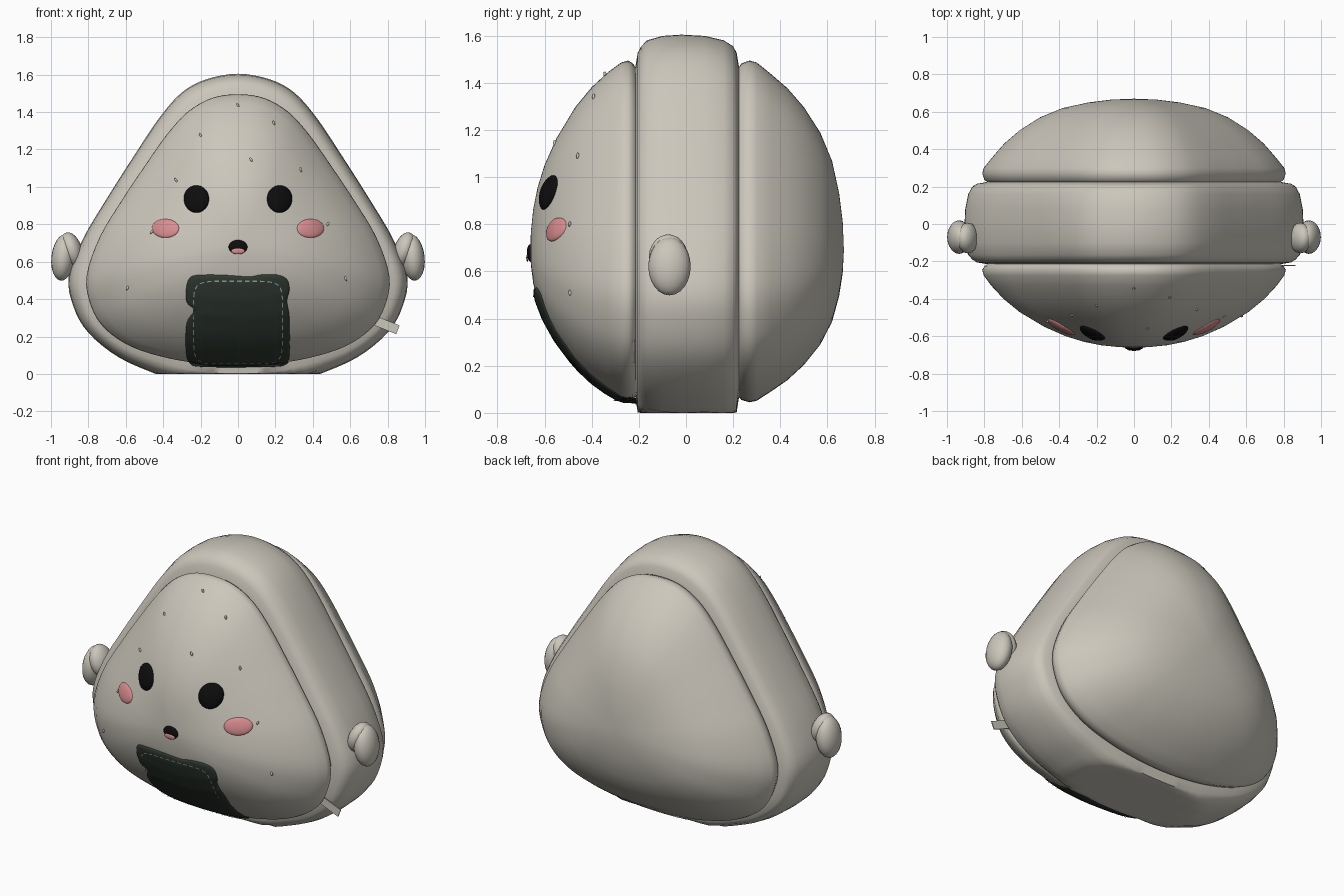
import bpy, bmesh, math, random
from mathutils import Vector, Matrix
from mathutils.bvhtree import BVHTree

random.seed(4)
if "Cube" in bpy.data.objects:
    bpy.data.objects.remove(bpy.data.objects["Cube"], do_unlink=True)


def material(name, rgb):
    m = bpy.data.materials.new(name)
    m.use_nodes = True
    m.diffuse_color = (*rgb, 1)
    m.node_tree.nodes["Principled BSDF"].inputs["Base Color"].default_value = (*rgb, 1)
    return m


CREAM = material("warm grey plush", (0.60, 0.57, 0.50))
BLACK = material("black", (0.004, 0.004, 0.004))
PINK = material("blush pink", (0.70, 0.27, 0.28))
GREEN = material("seaweed green", (0.03, 0.042, 0.032))
THREAD = material("pale green thread", (0.36, 0.42, 0.36))


def finish(name, bm, mat, sharp=60):
    bmesh.ops.recalc_face_normals(bm, faces=bm.faces)
    me = bpy.data.meshes.new(name)
    bm.to_mesh(me)
    bm.free()
    me.materials.append(mat)
    me.shade_smooth()
    me.set_sharp_from_angle(angle=math.radians(sharp))
    ob = bpy.data.objects.new(name, me)
    bpy.context.collection.objects.link(ob)
    return ob


def smooth_loop(pts, steps=4):
    """Closed Catmull-Rom curve through 2D points."""
    p = [Vector(q) for q in pts]
    out = []
    for i in range(len(p)):
        a, b, c, d = (p[(i + k - 1) % len(p)] for k in range(4))
        for s in range(steps):
            t = s / steps
            out.append(0.5 * (2 * b + (c - a) * t + (2 * a - 5 * b + 4 * c - d) * t * t
                              + (3 * b - a - 3 * c + d) * t ** 3))
    return out


def mirrored(half):
    return smooth_loop(half + [(-x, z) for x, z in half[-2:0:-1]])


def skin(bm, rings):
    """Join rings of vertices; a ring of one vertex is a pole."""
    for a, b in zip(rings, rings[1:]):
        n = max(len(a), len(b))
        for i in range(n):
            j = (i + 1) % n
            if len(a) == 1:
                bm.faces.new((a[0], b[i], b[j]))
            elif len(b) == 1:
                bm.faces.new((a[i], b[0], a[j]))
            else:
                bm.faces.new((a[i], b[i], b[j], a[j]))


# Body: rounded triangle lofted front to back, two cushions and a wide band
band = mirrored([(0, 1.605), (.17, 1.575), (.3, 1.505), (.42, 1.37), (.56, 1.16), (.7, .94),
                 (.83, .72), (.905, .52), (.88, .36), (.8, .22), (.64, .09), (.44, 0),
                 (.2, -.09), (0, -.1)])
cushion = mirrored([(0, 1.495), (.14, 1.475), (.27, 1.4), (.38, 1.28), (.5, 1.11), (.62, .93),
                    (.74, .73), (.81, .52), (.785, .36), (.71, .24), (.57, .145), (.38, .085),
                    (.19, .055), (0, .045)])
CENTRE = Vector((0, .69))
front = [(-.662, 0), (-.658, .1), (-.648, .22), (-.63, .33), (-.6, .45), (-.55, .59), (-.47, .755),
         (-.4, .86), (-.33, .94), (-.275, .99), (-.245, 1), (-.225, .985), (-.215, .965)]
middle = [(-.205, .3), (-.19, .55), (-.165, .78), (-.1, .95), (-.02, 1), (.08, .95),
          (.16, .78), (.2, .55), (.215, .3)]
back = [(.225, .965), (.235, .985), (.27, 1), (.3, .99), (.36, .93), (.43, .855), (.5, .755),
        (.57, .62), (.62, .47), (.65, .3), (.665, .15), (.67, 0)]
sections = ([(y, s, 0) for y, s in front] + [(y, 1, f) for y, f in middle]
            + [(y, s, 0) for y, s in back])
bm = bmesh.new()
rings = []
for y, s, f in sections:
    loop = [CENTRE + s * (c.lerp(b, f) - CENTRE) for c, b in zip(cushion, band)]
    if s == 0:
        loop = loop[:1]
    rings.append([bm.verts.new((p.x, y, max(0, p.y))) for p in loop])
skin(bm, rings)
bmesh.ops.recalc_face_normals(bm, faces=bm.faces)
bm.normal_update()
surface = BVHTree.FromBMesh(bm)
finish("body", bm, CREAM)


def on_face(x, z, lift=0.0):
    """Point on the front of the body, raised along its normal."""
    hit, normal, _, _ = surface.ray_cast(Vector((x, -2, z)), Vector((0, 1, 0)))
    if hit is None:
        hit, normal, _, _ = surface.find_nearest(Vector((x, -.25, z)))
    return hit + normal * lift


def pad(name, outline, mat, lift, power=2, base=0.0, count=8):
    """Raised pad that follows the body; a high power gives a flat top."""
    mid = sum(outline, Vector((0, 0))) / len(outline)
    bm = bmesh.new()
    rings = []
    for i in range(count + 1):
        t = 1 - (1 - i / count) ** 2
        h = base + lift * math.sqrt(max(0, 1 - t ** power))
        loop = [mid + t * (p - mid) for p in outline] if i else [mid]
        rings.append([bm.verts.new(on_face(p.x, p.y, h)) for p in loop])
    skin(bm, rings)
    ob = finish(name, bm, mat)
    return ob


def oval(x, z, rx, rz, power=2, n=40):
    out = []
    for i in range(n):
        c, s = math.cos(math.tau * i / n), math.sin(math.tau * i / n)
        e = 2 / power
        out.append(Vector((x + rx * math.copysign(abs(c) ** e, c),
                           z + rz * math.copysign(abs(s) ** e, s))))
    return out


# Face
for side, label in ((1, "left"), (-1, "right")):
    pad(label + "_eye", oval(side * .222, .935, .067, .073), BLACK, .025)
    pad(label + "_cheek", oval(side * .388, .778, .072, .05), PINK, .014)
pad("mouth", oval(0, .678, .05, .038), BLACK, .014)
pad("tongue", oval(0, .657, .036, .016), PINK, .006, base=.012)

# Seaweed wrap with a soft, slightly notched edge
wrap = smooth_loop([(-.275, .47), (-.25, .52), (-.18, .53), (-.06, .528), (.06, .52), (.12, .53),
                    (.21, .53), (.262, .505), (.275, .45), (.262, .39), (.275, .3), (.275, .1),
                    (.25, .048), (.15, .037), (-.18, .037), (-.255, .055), (-.278, .12),
                    (-.275, .27), (-.235, .34), (-.275, .385)])
pad("seaweed_wrap", wrap, GREEN, .012, power=10, count=14)

# Dashed stitching around the wrap
path = oval(0, .282, .236, .217, power=7, n=400)
lengths = [0]
for i, p in enumerate(path):
    lengths.append(lengths[-1] + (path[(i + 1) % len(path)] - p).length)


def along(d):
    d %= lengths[-1]
    i = max(k for k in range(len(path)) if lengths[k] <= d)
    t = (d - lengths[i]) / max(lengths[i + 1] - lengths[i], 1e-6)
    return path[i].lerp(path[(i + 1) % len(path)], t)


bm = bmesh.new()
dashes = 42
for k in range(dashes):
    start = lengths[-1] * k / dashes
    a, b = along(start), along(start + .024)
    d = (b - a).normalized() * .0028
    w = Vector((-d.y, d.x))
    bm.faces.new([bm.verts.new(on_face(q.x, q.y, .0145)) for q in (a - w, b - w, b + w, a + w)])
finish("stitches", bm, THREAD)


def ellipsoid(name, loc, radii, rot=None, mat=CREAM, u=20, v=12):
    bm = bmesh.new()
    turn = rot or Matrix.Identity(4)
    bmesh.ops.create_uvsphere(bm, u_segments=u, v_segments=v, radius=1,
                              matrix=Matrix.Translation(loc) @ turn @ Matrix.Diagonal((*radii, 1)))
    return finish(name, bm, mat)


# Hands: a rounded mitt with a smaller lobe against the body
for side, label in ((1, "left"), (-1, "right")):
    tilt = Matrix.Rotation(side * math.radians(-6), 4, 'Y')
    ellipsoid(label + "_hand", (side * .935, -.07, .622), (.063, .09, .124), tilt)
    ellipsoid(label + "_hand_lobe", (side * .89, -.075, .665), (.055, .082, .095),
              Matrix.Rotation(side * math.radians(18), 4, 'Y'))

# Sesame seeds scattered over the face
seeds = [(0, 1.435), (-.2, 1.275), (.19, 1.34), (.07, 1.145), (-.33, 1.035), (.335, 1.09),
         (-.46, .76), (.48, .8), (-.59, .46), (.575, .51)]
for i, (x, z) in enumerate(seeds):
    spin = Matrix.Rotation(random.uniform(-.7, .7), 4, 'Y')
    ellipsoid(f"seed_{i + 1}", on_face(x, z, .002), (.007, .007, .014), spin, u=6, v=4)

# Small fabric tag in the side seam
bm = bmesh.new()
bmesh.ops.create_cube(bm, size=1, matrix=Matrix.Translation((.79, -.222, .262))
                      @ Matrix.Rotation(math.radians(22), 4, 'Y')
                      @ Matrix.Diagonal((.14, .006, .05, 1)))
finish("tag", bm, CREAM, sharp=30)
